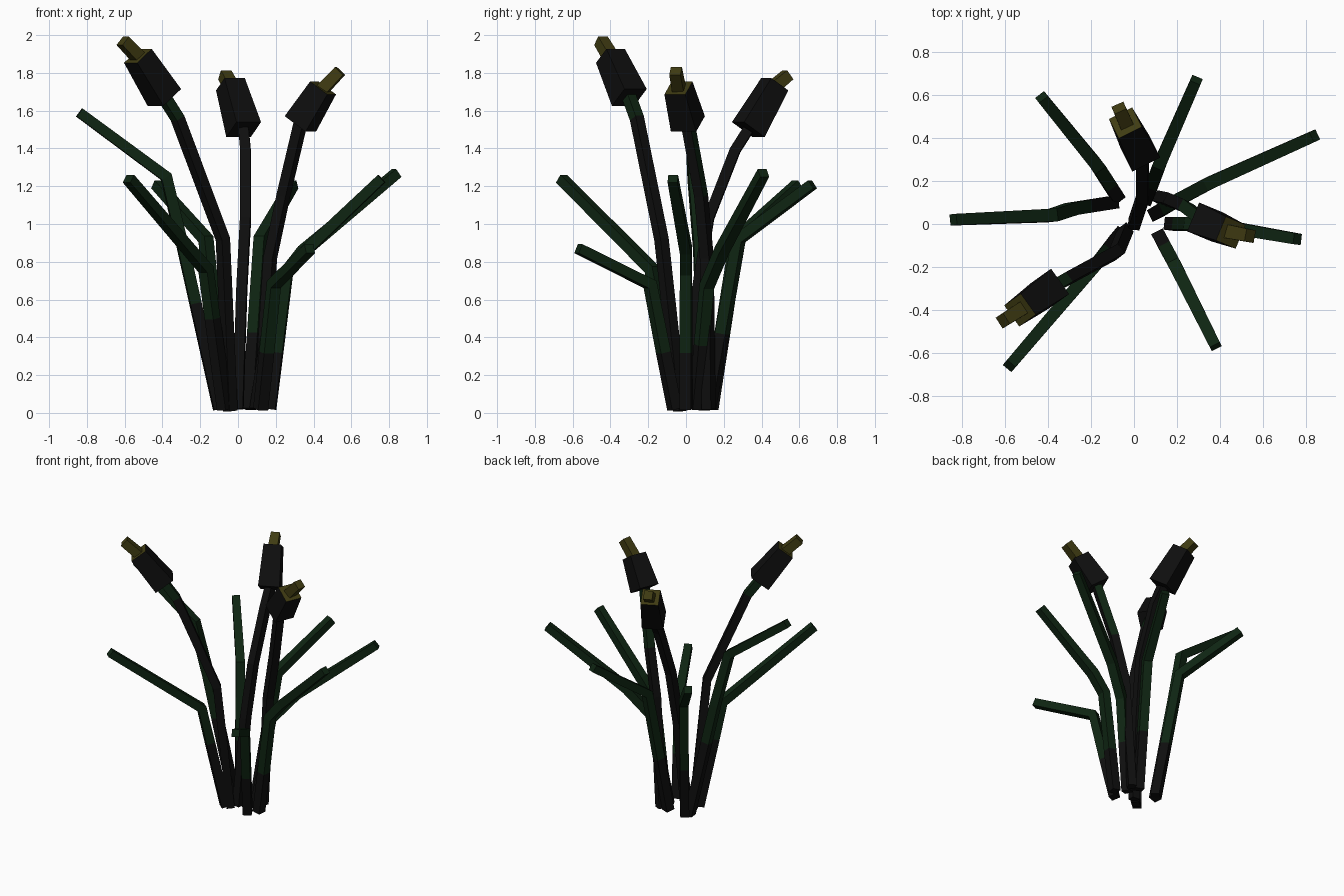
import bpy
from mathutils import Vector

cube = bpy.data.objects.get("Cube")
if cube:
    bpy.data.objects.remove(cube, do_unlink=True)


def material(name, rgb):
    mat = bpy.data.materials.new(name)
    mat.use_nodes = True
    mat.diffuse_color = (*rgb, 1)
    bsdf = next(n for n in mat.node_tree.nodes if n.type == 'BSDF_PRINCIPLED')
    bsdf.inputs["Base Color"].default_value = (*rgb, 1)
    return mat


DARK = material("near black", (0.0045, 0.0045, 0.0045))
GREEN = material("dark green", (0.0045, 0.018, 0.006))
YELLOW = material("dark olive yellow", (0.05, 0.044, 0.006))
PALETTE = [DARK, GREEN, YELLOW]


def tube(name, points, widths, rule):
    """Square tube along a path; rule(centre, normal) picks the palette index."""
    pts = [Vector(p) for p in points]
    lean = pts[-1] - pts[0]
    side = Vector((-lean.y, lean.x, 0)).normalized()
    verts, faces = [], []
    last = len(pts) - 1
    for i, p in enumerate(pts):
        before = (p - pts[max(i - 1, 0)]).normalized()
        after = (pts[min(i + 1, last)] - p).normalized()
        along = (before + after).normalized()
        across = along.cross(side).normalized()
        h = widths[i] / 2
        for a, b in ((1, 1), (-1, 1), (-1, -1), (1, -1)):
            verts.append(p + side * a * h + across * b * h)
    for i in range(last):
        for k in range(4):
            n = (k + 1) % 4
            faces.append((4 * i + k, 4 * i + n, 4 * i + 4 + n, 4 * i + 4 + k))
    faces.append((3, 2, 1, 0))
    faces.append(tuple(4 * last + k for k in range(4)))
    mesh = bpy.data.meshes.new(name)
    mesh.from_pydata(verts, [], faces)
    for mat in PALETTE:
        mesh.materials.append(mat)
    mesh.update()
    for face in mesh.polygons:
        face.material_index = rule(face.center, face.normal)
    obj = bpy.data.objects.new(name, mesh)
    bpy.context.collection.objects.link(obj)
    return obj


def leaf(name, points, dark_to):
    """Bent leaf, dark at the foot and green above."""
    a, b = Vector(points[0]), Vector(points[1])
    split = a.lerp(b, (dark_to - a.z) / (b.z - a.z))
    path = [a, split] + points[1:]
    widths = [0.06] * (len(path) - 1) + [0.052]
    tube(name, path, widths, lambda c, n: 0 if c.z < dark_to else 1)


def cattail(name, stem, top, tip, stem_rule):
    """Stem with a dark seed head, a yellow cap and a yellow spike."""
    tube(name + "_stem", stem, [0.055] * len(stem), stem_rule)
    foot, top, tip = Vector(stem[-1]), Vector(top), Vector(tip)
    axis = (top - foot).normalized()
    tube(name + "_seed_head", [foot, top], [0.145, 0.12],
         lambda c, n: 2 if n.dot(axis) > 0.9 else 0)
    tube(name + "_spike", [top - axis * 0.02, tip], [0.064, 0.06], lambda c, n: 2)


# Leaves
leaf("right_leaf", [(-0.1, 0.1, 0.02), (-0.29, 0.07, 0.87),
                    (-0.38, 0.04, 1.25), (-0.84, 0.02, 1.59)], 0.58)
leaf("back_right_leaf", [(-0.08, 0.13, 0.02), (-0.17, 0.27, 0.92),
                         (-0.43, 0.59, 1.21)], 0.4)
leaf("back_left_leaf", [(0.06, 0.12, 0.02), (0.12, 0.28, 0.92),
                        (0.29, 0.67, 1.21)], 0.42)
leaf("long_left_leaf", [(0.1, 0.05, 0.02), (0.2, 0.11, 0.67),
                        (0.35, 0.19, 0.86), (0.84, 0.41, 1.27)], 0.36)
leaf("left_leaf", [(0.17, 0.0, 0.02), (0.26, 0.0, 0.74),
                   (0.36, 0.0, 0.86), (0.76, -0.07, 1.24)], 0.32)
leaf("front_left_leaf", [(0.12, -0.06, 0.02), (0.19, -0.19, 0.68),
                         (0.38, -0.57, 0.87)], 0.32)
leaf("front_right_leaf", [(-0.07, -0.05, 0.02), (-0.17, -0.18, 0.76),
                          (-0.58, -0.66, 1.24)], 0.5)

# Cattails
cattail("right_cattail",
        [(-0.04, -0.03, 0.01), (-0.08, -0.13, 0.92), (-0.32, -0.26, 1.56),
         (-0.39, -0.3, 1.67)],
        (-0.53, -0.4, 1.89), (-0.61, -0.45, 1.97),
        lambda c, n: 1 if c.z > 1.58 else 0)
cattail("back_cattail",
        [(0.0, 0.0, 0.02), (0.02, 0.06, 0.65), (0.04, 0.12, 1.03),
         (0.04, 0.26, 1.39), (0.03, 0.33, 1.5)],
        (-0.04, 0.47, 1.74), (-0.07, 0.54, 1.79),
        lambda c, n: 0)
cattail("left_cattail",
        [(0.12, 0.12, 0.02), (0.17, 0.11, 0.82), (0.24, 0.08, 1.15),
         (0.33, 0.01, 1.53)],
        (0.45, -0.04, 1.72), (0.54, -0.055, 1.81),
        lambda c, n: 1 if c.z > 1.2 and n.y - n.x > 0 else 0)
